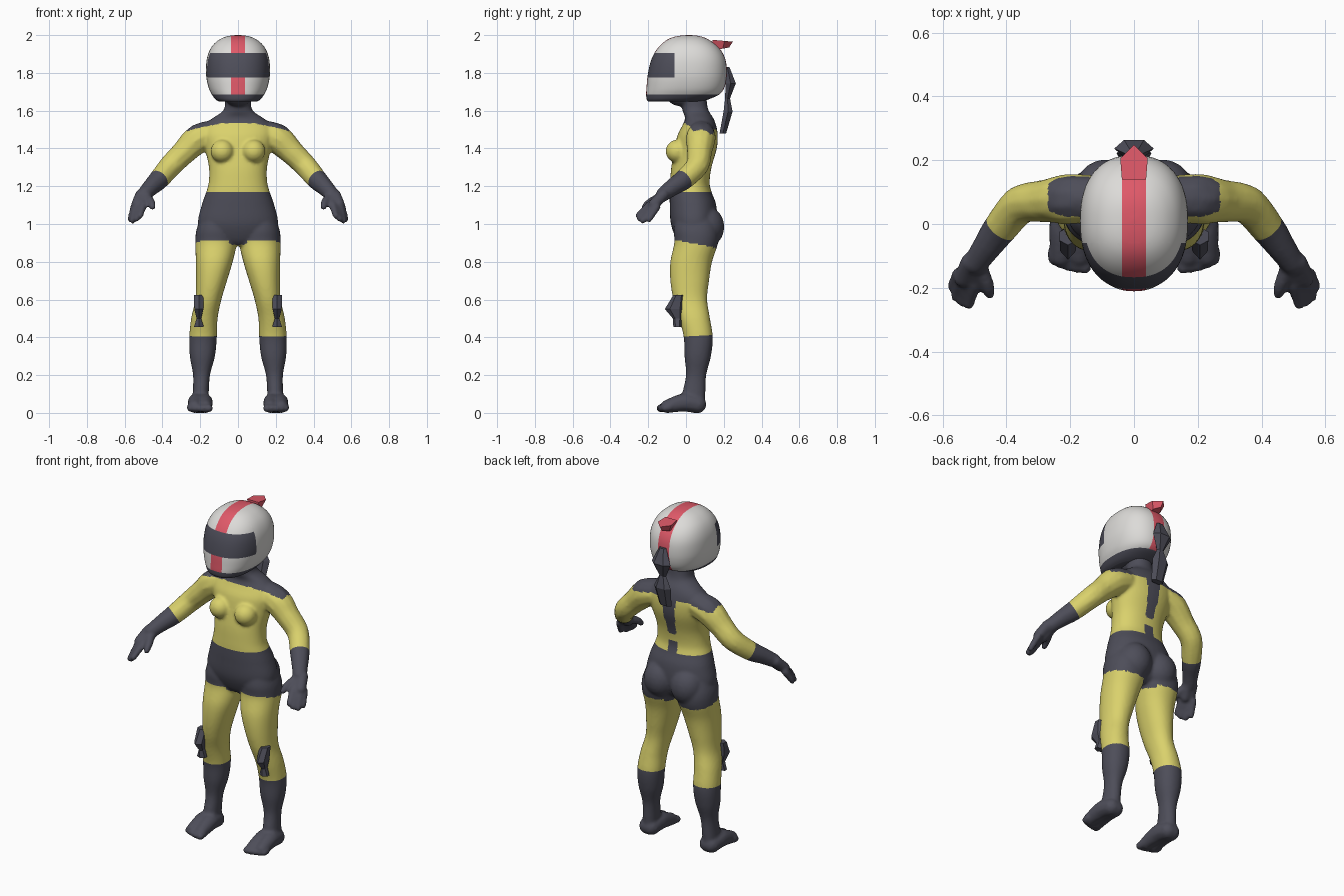
import bpy, bmesh, math
from mathutils import Vector, Matrix

if "Cube" in bpy.data.objects:
    bpy.data.objects.remove(bpy.data.objects["Cube"])


def material(name, rgb):
    m = bpy.data.materials.new(name)
    m.diffuse_color = (*rgb, 1)
    m.use_nodes = True
    m.node_tree.nodes["Principled BSDF"].inputs["Base Color"].default_value = m.diffuse_color
    return m


DARK = material("charcoal", (0.075, 0.075, 0.1))
YELLOW = material("yellow", (0.70, 0.64, 0.15))
WHITE = material("white", (0.72, 0.71, 0.69))
RED = material("red", (0.74, 0.1, 0.14))


def spline(rows, k):
    """Sample a smooth curve through rows of numbers, k steps per span."""
    out = []
    for i in range(len(rows) - 1):
        a, b = rows[max(i - 1, 0)], rows[i]
        c, d = rows[i + 1], rows[min(i + 2, len(rows) - 1)]
        for j in range(k):
            t = j / k
            out.append([q + 0.5 * t * (r - p + t * (2*p - 5*q + 4*r - s + t * (3*(q - r) + s - p)))
                        for p, q, r, s in zip(a, b, c, d)])
    return out + [list(rows[-1])]


def loft(bm, rows, n=32, power=2.0, turn=0.0):
    """Stack of horizontal rings; each row is z, x min, x max, y min, y max."""
    rings = []
    for z, x0, x1, y0, y1 in rows:
        ring = []
        for i in range(n):
            a = 2 * math.pi * i / n + turn
            c, s = math.cos(a), math.sin(a)
            u = math.copysign(abs(c) ** (2 / power), c)
            v = math.copysign(abs(s) ** (2 / power), s)
            ring.append(bm.verts.new(((x0 + x1 + (x1 - x0) * u) / 2,
                                      (y0 + y1 + (y1 - y0) * v) / 2, z)))
        rings.append(ring)
    for lo, hi in zip(rings, rings[1:]):
        for i in range(n):
            j = (i + 1) % n
            bm.faces.new((lo[i], lo[j], hi[j], hi[i]))
    bm.faces.new(rings[0][::-1])
    bm.faces.new(rings[-1])


def blob(bm, c, r):
    m = Matrix.Translation(c) @ Matrix.Diagonal((*r, 1))
    bmesh.ops.create_icosphere(bm, subdivisions=3, radius=1, matrix=m)


def limb(bm, pts, side, k=8):
    """Round tube along points of x, y, z, radius."""
    for x, y, z, r in spline(pts, k):
        m = Matrix.Translation((x * side, y, z))
        bmesh.ops.create_icosphere(bm, subdivisions=2, radius=r, matrix=m)


def cut(bm, co, no):
    bmesh.ops.bisect_plane(bm, geom=bm.verts[:] + bm.edges[:] + bm.faces[:],
                           plane_co=co, plane_no=no, dist=1e-5)


def finish(name, bm, mats, smooth=None):
    bmesh.ops.recalc_face_normals(bm, faces=bm.faces[:])
    me = bpy.data.meshes.new(name)
    bm.to_mesh(me)
    bm.free()
    ob = bpy.data.objects.new(name, me)
    bpy.context.collection.objects.link(ob)
    for m in mats:
        me.materials.append(m)
    if smooth:
        bpy.ops.object.select_all(action='DESELECT')
        bpy.context.view_layer.objects.active = ob
        ob.select_set(True)
        bpy.ops.object.shade_smooth_by_angle(angle=math.radians(smooth))
    return ob


# Torso and neck: z, half width, front y, back y
body = bmesh.new()
torso = [(0.885, .06, -.02, .10), (0.92, .17, -.05, .14), (1.0, .212, -.08, .165), (1.1, .192, -.086, .16),
         (1.17, .168, -.086, .135), (1.22, .155, -.084, .125), (1.3, .154, -.078, .135),
         (1.4, .175, -.06, .163), (1.47, .19, -.045, .168), (1.52, .18, -.02, .16), (1.56, .135, -.005, .145),
         (1.6, .078, -.018, .12), (1.65, .068, -.025, .11), (1.72, .068, -.03, .11)]
loft(body, spline([(z, -w, w, f, b) for z, w, f, b in torso], 5), 40, 2.2)
blob(body, (0, -.02, 1.68), (.075, .085, .058))

# Legs: z, inner x, outer x, front y, back y
leg = [(0.04, .155, .245, -.02, .10), (0.1, .155, .24, -.02, .102), (0.2, .148, .238, .0, .107),
       (0.3, .122, .255, -.008, .132), (0.4, .112, .258, -.012, .142), (0.5, .108, .248, -.037, .127),
       (0.6, .088, .226, -.067, .112), (0.7, .058, .222, -.083, .122), (0.8, .028, .223, -.083, .138),
       (0.9, .006, .226, -.062, .17), (0.97, .01, .22, -.065, .17), (1.05, .04, .19, -.05, .14)]
arm = [(.14, .08, 1.475, .075), (.21, .078, 1.45, .08), (.28, .072, 1.385, .068), (.355, .06, 1.31, .062),
       (.417, -.01, 1.237, .056), (.46, -.07, 1.195, .047), (.495, -.12, 1.158, .04)]
fingers = [((.50, -.19, 1.105), (.517, -.252, 1.045)), ((.52, -.185, 1.095), (.537, -.245, 1.028)),
           ((.54, -.175, 1.09), (.558, -.228, 1.018)), ((.55, -.155, 1.09), (.57, -.195, 1.025))]
for s in (1, -1):
    loft(body, spline([(z, *sorted((s * a, s * b)), f, k) for z, a, b, f, k in leg], 6), 32, 2.15)
    blob(body, (s * .088, .105, .985), (.098, .098, .11))      # seat
    blob(body, (s * .083, -.045, 1.385), (.062, .063, .062))   # chest
    limb(body, arm, s)
    # Hand
    for x in (-.014, .016):
        limb(body, [(.497 + x, -.12, 1.155, .032), (.52 + x, -.17, 1.105, .03)], s)
    for a, b in fingers:
        limb(body, [(*a, .021), (*b, .017)], s)
    limb(body, [(.485, -.13, 1.145, .026), (.46, -.19, 1.115, .022), (.453, -.22, 1.09, .017)], s)
    # Foot and toes
    for x in (-.018, .018):
        limb(body, [(.2 + x * .6, .06, .045, .049), (.2 + x, -.01, .055, .05),
                    (.2 + x * 1.6, -.1, .034, .036)], s)
    for i in range(5):
        limb(body, [(.157 + .0235 * i, -.09, .03, .022),
                    (.155 + .0245 * i, -.136 + .003 * i * i / 2, .024, .022 - .001 * i)], s, 5)

# Fuse the parts into one smooth skin
rough = finish("body_rough", body, [])
mod = rough.modifiers.new("fuse", 'REMESH')
mod.mode = 'VOXEL'
mod.voxel_size = 0.0085
mod = rough.modifiers.new("soften", 'SMOOTH')
mod.factor = 0.5
mod.iterations = 5
skin = bmesh.new()
skin.from_object(rough, bpy.context.evaluated_depsgraph_get())
bpy.data.objects.remove(rough)
for v in skin.verts:
    v.co.z = max(v.co.z, 0)

# Suit colours by region
elbow, along = Vector((.417, -.01, 1.237)), Vector((.08, -.1, -.08))
cut(skin, (0, 0, 1.17), (0, 0, 1))
cut(skin, (0, 0, .405), (0, -.05, 1))
for s in (1, -1):
    cut(skin, (s * elbow.x, elbow.y, elbow.z), (s * along.x, along.y, along.z))


def is_dark(p):
    x, y, z = abs(p.x), p.y, p.z
    if x > .3 and z > .95:                                  # gloves
        return (Vector((x, y, z)) - elbow).dot(along) > 0
    if z < .405 + .05 * y:                                  # boots
        return True
    if .905 - .2 * y - (.02 if x < .05 else 0) < z < 1.17:  # shorts
        return True
    if z > 1.535 - .5 * x * x - .2 * max(y, 0):             # shoulders
        return x < .27
    return y > .06 and (x < .03 and 1.17 < z < 1.24 or z > 1.28 and x < .025 + .1 * (z - 1.28))


for f in skin.faces:
    f.material_index = 0 if is_dark(f.calc_center_median()) else 1
finish("body_suit", skin, [DARK, YELLOW], 60)

# Helmet: z, half width, front y, back y
shell = [(1.648, .1, -.2, .08), (1.66, .12, -.208, .12), (1.685, .138, -.211, .175), (1.72, .155, -.209, .202),
         (1.78, .168, -.204, .215), (1.85, .168, -.19, .213), (1.9, .158, -.17, .197), (1.94, .138, -.142, .168),
         (1.97, .108, -.108, .13), (1.988, .075, -.072, .095), (1.997, .04, -.03, .06), (2.0, .006, .01, .02)]
helmet = bmesh.new()
loft(helmet, spline([(z, -w, w, f, b) for z, w, f, b in shell], 4), 64, 2.35)
for z in (1.685, 1.775, 1.905):
    cut(helmet, (0, 0, z), (0, 0, 1))
for x in (-.037, .037):
    cut(helmet, (x, 0, 0), (1, 0, 0))
cut(helmet, (0, -.06, 0), (0, 1, 0))
for f in helmet.faces:
    p = f.calc_center_median()
    if p.z < 1.685 or (p.y < -.06 and 1.775 < p.z < 1.905):
        f.material_index = 1
    elif abs(p.x) < .037:
        f.material_index = 2
finish("helmet", helmet, [WHITE, DARK, RED], 50)

# Spoiler on the helmet stripe
fin = bmesh.new()
top = [(-.038, .14), (.038, .14), (.043, .205), (0, .248), (-.043, .205)]
lower = [fin.verts.new((x * .6, .15 + (y - .15) * .8, 1.92 + (y - .15) * .15)) for x, y in top]
upper = [fin.verts.new((x, y, 1.975 - (y - .14) * .09)) for x, y in top]
fin.faces.new(lower[::-1])
fin.faces.new(upper)
for i in range(5):
    j = (i + 1) % 5
    fin.faces.new((lower[i], lower[j], upper[j], upper[i]))
finish("helmet_spoiler", fin, [RED])

# Faceted ponytail
tail = bmesh.new()
loft(tail, [(z, -w, w, a, b) for z, w, a, b in
            [(1.83, .022, .205, .232), (1.745, .062, .205, .268), (1.665, .022, .205, .235),
             (1.595, .055, .195, .25), (1.48, .04, .175, .215)]], 6)
finish("ponytail", tail, [DARK])

# Faceted knee guards
for s, side in ((1, "left"), (-1, "right")):
    guard = bmesh.new()
    loft(guard, [(z, s * .207 - w, s * .207 + w, a, b) for z, w, a, b in
                 [(.455, .03, -.067, -.025), (.5, .014, -.07, -.02),
                  (.55, .028, -.112, -.005), (.625, .03, -.066, -.01)]], 6, turn=math.pi / 6)
    finish("knee_guard_" + side, guard, [DARK])
